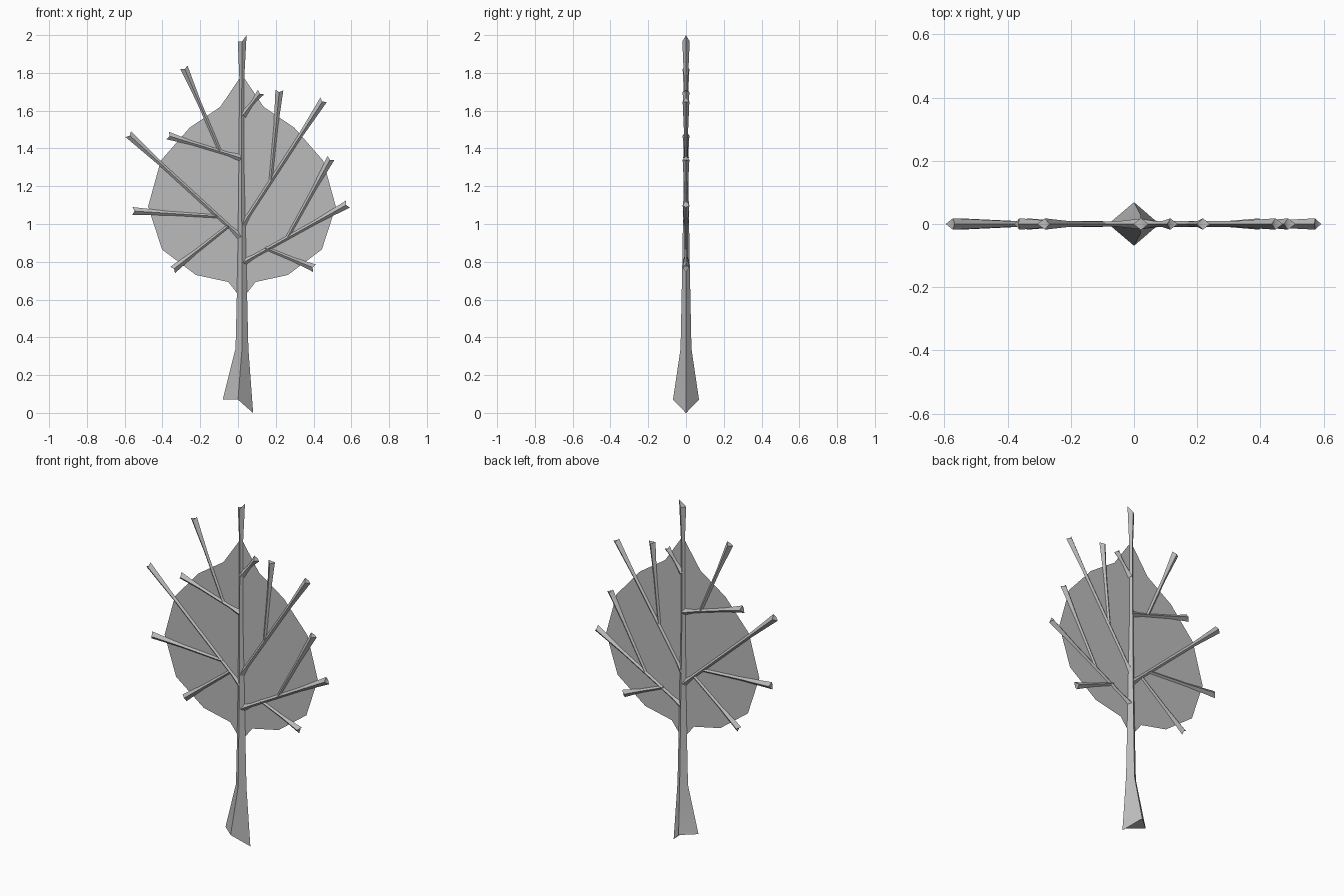
import bpy, bmesh
from mathutils import Vector

if "Cube" in bpy.data.objects:
    bpy.data.objects.remove(bpy.data.objects["Cube"])

grey = bpy.data.materials.new("grey")
grey.diffuse_color = (0.5, 0.5, 0.5, 1)
grey.use_nodes = True
grey.node_tree.nodes["Principled BSDF"].inputs["Base Color"].default_value = grey.diffuse_color


def add_object(name, bm, smooth=True):
    mesh = bpy.data.meshes.new(name)
    bm.to_mesh(mesh)
    bm.free()
    mesh.materials.append(grey)
    obj = bpy.data.objects.new(name, mesh)
    bpy.context.collection.objects.link(obj)
    if smooth:
        bpy.ops.object.select_all(action='DESELECT')
        obj.select_set(True)
        bpy.context.view_layer.objects.active = obj
        bpy.ops.object.shade_smooth_by_angle(angle=1.0)
    return obj


def limb(name, stations, start_cut=(0, 0), end_cut=(0, 0)):
    """Diamond-section tube through (x, z, radius) stations.
    The cuts push the left and right end corners along the axis."""
    bm = bmesh.new()
    rings = []
    last = len(stations) - 1
    axis = Vector((stations[-1][0] - stations[0][0], 0,
                   stations[-1][1] - stations[0][1])).normalized()
    side = Vector((axis.z, 0, -axis.x))
    depth = Vector((0, 1, 0))
    for i, (x, z, r) in enumerate(stations):
        cut = start_cut if i == 0 else end_cut if i == last else (0, 0)
        c = Vector((x, 0, z))
        corners = (c + side * r + axis * cut[1], c + depth * r * 0.85,
                   c - side * r + axis * cut[0], c - depth * r * 0.85)
        rings.append([bm.verts.new(p) for p in corners])
    for a, b in zip(rings, rings[1:]):
        for k in range(4):
            n = (k + 1) % 4
            bm.faces.new((a[k], a[n], b[n], b[k]))
    # Each end is two triangles folded across the depth
    for ring in (rings[0], rings[-1]):
        bm.faces.new((ring[0], ring[1], ring[3]))
        bm.faces.new((ring[1], ring[2], ring[3]))
    bmesh.ops.recalc_face_normals(bm, faces=bm.faces)
    return add_object(name, bm)


# Trunk with flared foot and slanted ends
limb("trunk", [(0.0, 0.07, 0.081), (0.021, 0.34, 0.034), (0.021, 0.8, 0.023),
               (0.018, 1.35, 0.013), (0.02, 1.75, 0.012), (0.022, 1.967, 0.023)],
     start_cut=(0, -0.07), end_cut=(0, 0.033))

# Main branches: collar at the trunk, thin middle, flared notched tip
main_branches = {
    "left_lower": ((0.015, 0.93), (-0.573, 1.468)),
    "left_upper": ((0.015, 1.35), (-0.362, 1.465)),
    "right_lower": ((0.025, 0.795), (0.572, 1.1)),
    "right_middle": ((0.02, 0.99), (0.447, 1.648)),
    "right_top": ((0.025, 1.575), (0.115, 1.69)),
}
for name, (a, b) in main_branches.items():
    a, b = Vector(a), Vector(b)
    collar = a + (b - a).normalized() * 0.07
    limb(name + "_branch", [(*a, 0.019), (*collar, 0.010),
                            (*a.lerp(b, 0.7), 0.011), (*b, 0.021)],
         end_cut=(0.011, 0.011))

# Side twigs growing from the main branches
twigs = {
    "left_level": ((-0.10, 1.04), (-0.548, 1.068)),
    "left_drooping": ((-0.05, 0.99), (-0.338, 0.763)),
    "left_rising": ((-0.095, 1.385), (-0.282, 1.82)),
    "right_rising": ((0.173, 1.235), (0.218, 1.698)),
    "right_outer": ((0.262, 0.93), (0.487, 1.34)),
    "right_drooping": ((0.145, 0.873), (0.395, 0.77)),
}
for name, (a, b) in twigs.items():
    a, b = Vector(a), Vector(b)
    limb(name + "_twig", [(*a, 0.009), (*a.lerp(b, 0.6), 0.011), (*b, 0.021)],
         end_cut=(0.011, 0.011))

# Flat foliage sheet, mirrored about the trunk axis
half = [(0.115, 1.62), (0.277, 1.51), (0.43, 1.335), (0.497, 1.092),
        (0.423, 0.865), (0.243, 0.73), (0.072, 0.693)]
outline = [(0, 1.79)] + half + [(0, 0.6)] + [(-w, z) for w, z in reversed(half)]
bm = bmesh.new()
bm.faces.new([bm.verts.new((0.021 + w, 0, z)) for w, z in reversed(outline)])
bm.normal_update()
if bm.faces[:][0].normal.y > 0:
    bmesh.ops.reverse_faces(bm, faces=bm.faces[:])
add_object("foliage", bm, smooth=False)
